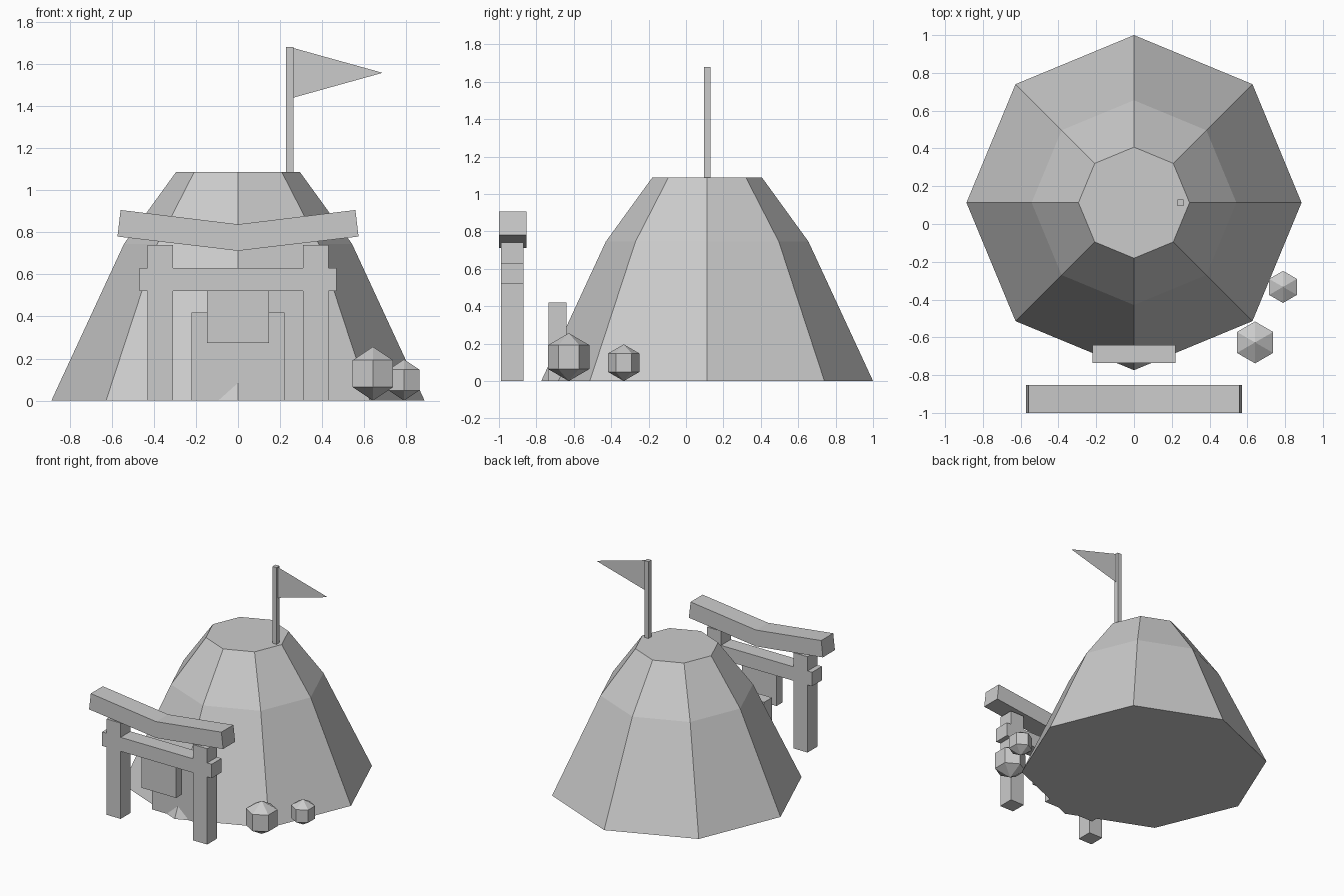
import bpy, math

if "Cube" in bpy.data.objects:
    bpy.data.objects.remove(bpy.data.objects["Cube"])


def add_mesh(name, verts, faces):
    mesh = bpy.data.meshes.new(name)
    mesh.from_pydata(verts, [], faces)
    mesh.update()
    ob = bpy.data.objects.new(name, mesh)
    bpy.context.collection.objects.link(ob)
    return ob


def box(name, x, y, z):
    """Box from (min, max) pairs."""
    return prism(name, [(x[0], z[0]), (x[1], z[0]), (x[1], z[1]), (x[0], z[1])], y)


def prism(name, profile, y):
    """Extrude an x-z profile (counter-clockwise seen from the front) along y."""
    n = len(profile)
    verts = [(px, yy, pz) for yy in y for px, pz in profile]
    faces = [tuple(range(n)), tuple(range(2 * n - 1, n - 1, -1))]
    faces += [(i, i + n, (i + 1) % n + n, (i + 1) % n) for i in range(n)]
    return add_mesh(name, verts, faces)


def rings(name, cx, cy, levels, sides, start=0.0, bottom=None, top=None):
    """Stack of polygon rings (radius, z), closed by flat caps or pole points."""
    verts, faces = [], []
    for r, z in levels:
        for i in range(sides):
            a = start + 2 * math.pi * i / sides
            verts.append((cx + r * math.cos(a), cy + r * math.sin(a), z))
    for k in range(len(levels) - 1):
        for i in range(sides):
            a, b = k * sides + i, k * sides + (i + 1) % sides
            faces.append((a, b, b + sides, a + sides))
    last = (len(levels) - 1) * sides
    if bottom is None:
        faces.append(tuple(range(sides - 1, -1, -1)))
    else:
        verts.append((cx, cy, bottom))
        faces += [((i + 1) % sides, i, len(verts) - 1) for i in range(sides)]
    if top is None:
        faces.append(tuple(range(last, last + sides)))
    else:
        verts.append((cx, cy, top))
        faces += [(last + i, last + (i + 1) % sides, len(verts) - 1) for i in range(sides)]
    return add_mesh(name, verts, faces)


# Eight-sided hill
rings("hill", 0, 0.113, [(0.887, 0), (0.542, 0.745), (0.294, 1.087)], 8)

# Doorway block at the foot of the hill
box("doorway", (-0.22, 0.22), (-0.735, -0.64), (0, 0.42))

# Gate: two posts, tie beam, hanging panel, bent top beam
for side, label in ((-1, "left"), (1, "right")):
    c = 0.37 * side
    box("gate_post_" + label, (c - 0.06, c + 0.06), (-0.99, -0.87), (0, 0.74))
box("gate_tie_beam", (-0.468, 0.468), (-0.99, -0.87), (0.522, 0.63))
box("gate_panel", (-0.147, 0.147), (-0.965, -0.895), (0.274, 0.522))
for side, label in ((-1, "left"), (1, "right")):
    profile = [(0, 0.712), (0.573 * side, 0.78), (0.558 * side, 0.906), (0, 0.838)]
    prism("gate_top_beam_" + label, profile if side > 0 else profile[::-1], (-1.0, -0.853))

# Flag on its pole
box("flag_pole", (0.229, 0.263), (0.095, 0.131), (1.08, 1.68))
add_mesh("flag", [(0.263, 0.113, 1.44), (0.687, 0.113, 1.558), (0.263, 0.113, 1.676)], [(0, 1, 2)])

# Six-sided rocks
for name, x, y, r in (("large_rock", 0.641, -0.627, 0.128), ("small_rock", 0.789, -0.333, 0.098)):
    w = r * math.sin(math.pi / 3)
    rings(name, x, y, [(w, r * 0.5), (w, r * 1.5)], 6, math.pi / 2, 0, 2 * r)
